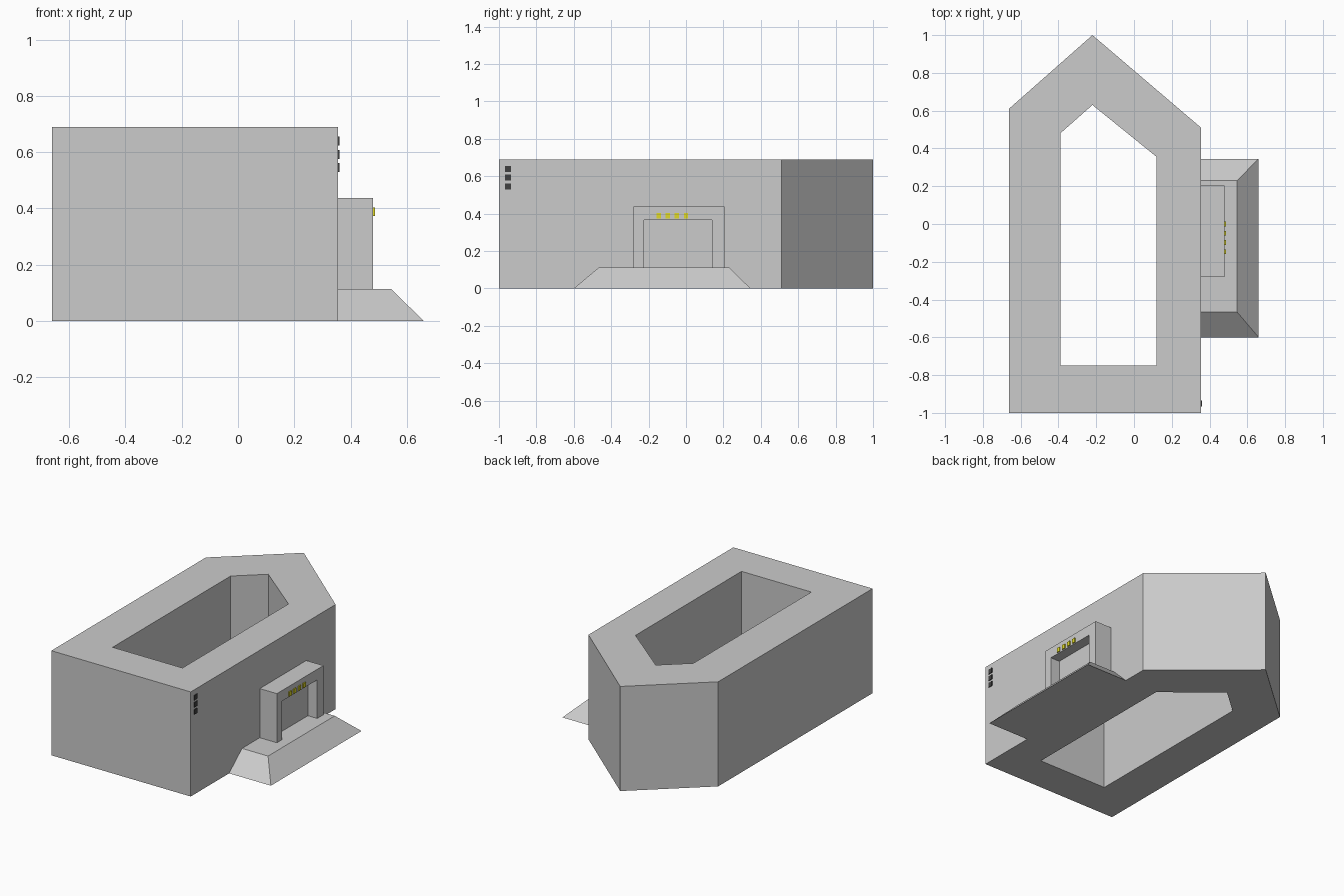
import bpy, bmesh

if "Cube" in bpy.data.objects:
    bpy.data.objects.remove(bpy.data.objects["Cube"])


def loft(name, rings, cap=True):
    """Join matching closed rings of points into a mesh."""
    bm = bmesh.new()
    loops = [[bm.verts.new(p) for p in ring] for ring in rings]
    n = len(loops[0])
    for a, b in zip(loops, loops[1:]):
        for i in range(n):
            j = (i + 1) % n
            bm.faces.new((a[i], a[j], b[j], b[i]))
    if cap:
        bm.faces.new(loops[0][::-1])
        bm.faces.new(loops[-1])
    else:
        # closed section: last ring joins the first
        for i in range(n):
            j = (i + 1) % n
            bm.faces.new((loops[-1][i], loops[-1][j], loops[0][j], loops[0][i]))
    bmesh.ops.recalc_face_normals(bm, faces=bm.faces[:])
    me = bpy.data.meshes.new(name)
    bm.to_mesh(me)
    bm.free()
    ob = bpy.data.objects.new(name, me)
    bpy.context.collection.objects.link(ob)
    return ob


def box(name, x0, x1, y0, y1, z0, z1, mat=None):
    base = [(x0, y0), (x1, y0), (x1, y1), (x0, y1)]
    ob = loft(name, [[(x, y, z) for x, y in base] for z in (z0, z1)])
    if mat:
        ob.data.materials.append(mat)
    return ob


def colour(name, rgb):
    mat = bpy.data.materials.new(name)
    mat.diffuse_color = (*rgb, 1)
    mat.use_nodes = True
    mat.node_tree.nodes["Principled BSDF"].inputs["Base Color"].default_value = mat.diffuse_color
    return mat


yellow = colour("yellow", (0.75, 0.7, 0.02))
dark = colour("dark", (0.05, 0.05, 0.05))

H, WALL, STEP = 0.69, 0.355, 0.113

# Five-sided building around an open courtyard
outer = [(-0.662, -1), (WALL, -1), (WALL, 0.51), (-0.22, 1), (-0.662, 0.61)]
inner = [(-0.39, -0.75), (0.12, -0.75), (0.12, 0.355), (-0.22, 0.63), (-0.39, 0.48)]
section = [(outer, 0), (outer, H), (inner, H), (inner, 0)]
loft("building", [[(x, y, z) for x, y in p] for p, z in section], cap=False)

# Entrance podium with sloping sides
loft("podium", [
    [(WALL, -0.6, 0), (0.66, -0.6, 0), (0.66, 0.345, 0), (WALL, 0.345, 0)],
    [(WALL, -0.465, STEP), (0.545, -0.465, STEP), (0.545, 0.23, STEP), (WALL, 0.23, STEP)],
])

# Portal frame with a recessed doorway
frame = [(-0.28, STEP), (-0.28, 0.437), (0.205, 0.437), (0.205, STEP),
         (0.14, STEP), (0.14, 0.367), (-0.225, 0.367), (-0.225, STEP)]
loft("portal_frame", [[(x, y, z) for y, z in frame] for x in (WALL, 0.48)])
box("doorway_back", WALL, 0.412, -0.225, 0.14, STEP, 0.367)

# Plain yellow studs over the doorway
for i in range(4):
    y = -0.147 + i * 0.049
    box(f"portal_stud_{i + 1}", 0.48, 0.487, y - 0.012, y + 0.012, 0.373, 0.403, yellow)

# Plain dark studs at the wall corner
for i in range(3):
    z = 0.545 + i * 0.047
    box(f"wall_stud_{i + 1}", WALL, 0.36, -0.967, -0.935, z - 0.016, z + 0.016, dark)
